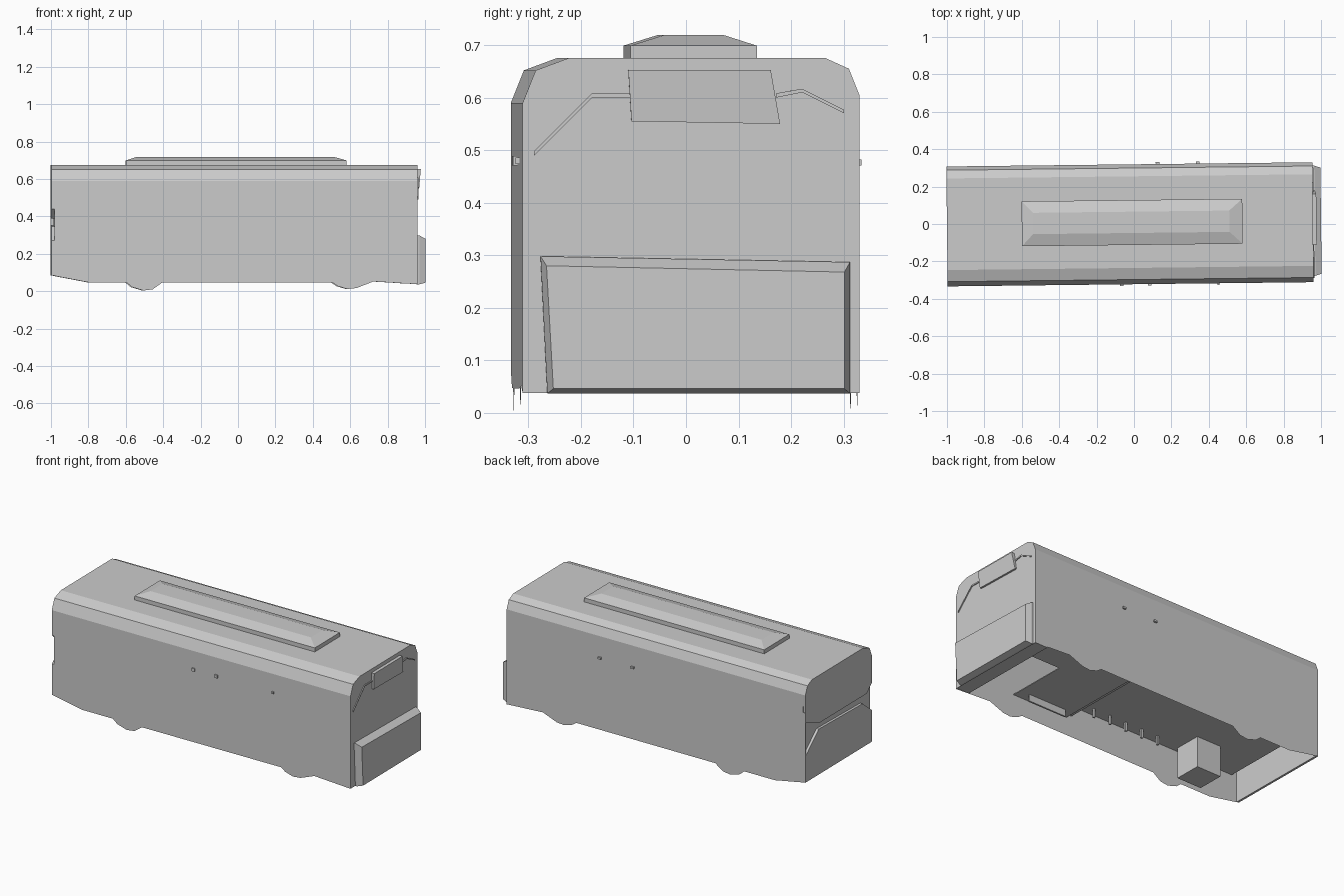
import bpy, bmesh, math
from mathutils import Matrix

TURN = Matrix.Rotation(0.0115, 4, 'Z')   # whole vehicle sits very slightly turned

grey = bpy.data.materials.new("body_grey")
grey.diffuse_color = (0.6, 0.6, 0.6, 1)


def finish(name, bm):
    bmesh.ops.recalc_face_normals(bm, faces=bm.faces)
    bmesh.ops.transform(bm, matrix=TURN, verts=bm.verts)
    me = bpy.data.meshes.new(name)
    bm.to_mesh(me)
    bm.free()
    me.materials.append(grey)
    ob = bpy.data.objects.new(name, me)
    bpy.context.collection.objects.link(ob)
    return ob


def loft(name, rings, closed=True):
    """Skin matching rings of points; both ends get a cap."""
    bm = bmesh.new()
    vs = [[bm.verts.new(p) for p in r] for r in rings]
    n = len(rings[0])
    for a, b in zip(vs, vs[1:]):
        for i in range(n if closed else n - 1):
            j = (i + 1) % n
            bm.faces.new((a[i], a[j], b[j], b[i]))
    bm.faces.new(vs[0])
    bm.faces.new(vs[-1])
    return finish(name, bm)


def slab(name, outline, x0, x1):
    return loft(name, [[(x, y, z) for y, z in outline] for x in (x0, x1)])


def box(name, x0, x1, y0, y1, z0, z1):
    return slab(name, [(y0, z0), (y1, z0), (y1, z1), (y0, z1)], x0, x1)


def rect(x0, x1, y0, y1, z):
    return [(x0, y0, z), (x1, y0, z), (x1, y1, z), (x0, y1, z)]


# Body shell: rounded-roof section swept along the skirt line, open underneath
roof = [(-0.322, 0.59), (-0.297, 0.652), (-0.235, 0.675),
        (0.255, 0.675), (0.299, 0.655), (0.319, 0.605)]
skirt = [(-0.985, 0.082), (-0.8, 0.047), (-0.6, 0.047), (-0.57, 0.022), (-0.51, 0.004),
         (-0.46, 0.01), (-0.41, 0.046), (0.5, 0.047), (0.53, 0.027), (0.58, 0.012),
         (0.63, 0.017), (0.72, 0.052), (0.957, 0.038)]
loft("body_shell",
     [[(x, y, z) for y, z in [(-0.322, zb)] + roof + [(0.319, zb)]] for x, zb in skirt],
     closed=False)

# End face panels with a recessed band between them, closed on one side by a cheek
slab("upper_end_panel", [(-0.322, 0.44), (-0.27, 0.39), (0.19, 0.39), (0.315, 0.44)] + roof[::-1],
     -1.0, -0.985)
slab("lower_end_panel", [(-0.322, 0.084), (0.319, 0.084), (0.319, 0.24), (0.19, 0.355),
                         (-0.23, 0.345), (-0.322, 0.27)], -1.0, -0.985)
box("end_cheek", -1.0, -0.985, 0.312, 0.319, 0.2, 0.5)

# Bevelled engine cover on the opposite end
loft("engine_cover", [
    [(0.957, -0.288, 0.298), (0.957, 0.301, 0.287), (0.957, 0.301, 0.037), (0.957, -0.275, 0.037)],
    [(0.967, -0.288, 0.298), (0.967, 0.301, 0.287), (0.967, 0.301, 0.037), (0.967, -0.275, 0.037)],
    [(1.0, -0.277, 0.28), (1.0, 0.29, 0.268), (1.0, 0.29, 0.046), (1.0, -0.264, 0.046)]])

# Tilted upper plate above the engine cover
loft("upper_end_plate", [
    [(0.955, -0.121, 0.653), (0.955, 0.15, 0.653), (0.955, 0.168, 0.55), (0.955, -0.115, 0.555)],
    [(0.976, -0.121, 0.653), (0.976, 0.15, 0.653), (0.968, 0.168, 0.55), (0.968, -0.115, 0.555)]])

# Thin trim running from the plate to the body sides
slab("trim_near", [(-0.118, 0.6), (-0.19, 0.6), (-0.3, 0.49), (-0.3, 0.498),
                   (-0.19, 0.608), (-0.118, 0.608)], 0.955, 0.962)
slab("trim_far", [(0.16, 0.6), (0.21, 0.61), (0.29, 0.57), (0.29, 0.577),
                  (0.21, 0.617), (0.16, 0.608)], 0.955, 0.962)

# Roof unit: upright rim then sloping sides
loft("roof_unit", [rect(-0.6, 0.58, -0.112, 0.128, 0.675),
                   rect(-0.6, 0.58, -0.112, 0.128, 0.699),
                   rect(-0.54, 0.51, -0.048, 0.066, 0.719)])

# Small side fittings
for i, x in enumerate((-0.07, 0.08, 0.45)):
    s = 0.009 if i < 2 else 0.006
    box(f"side_fitting_near_{i}", x - s, x + s, -0.33, -0.32, 0.48 - s, 0.48 + s)
for i, x in enumerate((0.13, 0.345)):
    box(f"side_fitting_far_{i}", x - 0.01, x + 0.01, 0.317, 0.33, 0.471, 0.482)

# Recessed underside: deeper floor at one end, lower floor at the other
box("rear_floor", -0.95, 0.2, -0.318, 0.315, 0.232, 0.237)
box("front_floor", 0.2, 0.56, -0.318, 0.315, 0.15, 0.155)
box("front_side_floor", 0.56, 0.8, 0.05, 0.315, 0.15, 0.155)
box("floor_step", 0.195, 0.205, -0.318, 0.315, 0.15, 0.235)
box("end_floor_strip", 0.87, 0.955, -0.318, 0.315, 0.042, 0.046)
box("middle_cross_beam", 0.16, 0.19, -0.318, 0.315, 0.17, 0.233)
box("underfloor_tank", -0.71, -0.55, -0.29, -0.13, 0.05, 0.233)
box("side_rail", 0.25, 0.5, -0.27, -0.26, 0.11, 0.152)
for i in range(5):
    x = 0.05 - 0.11 * i
    box(f"floor_post_{i}", x - 0.006, x + 0.006, -0.27, -0.258, 0.18, 0.233)
